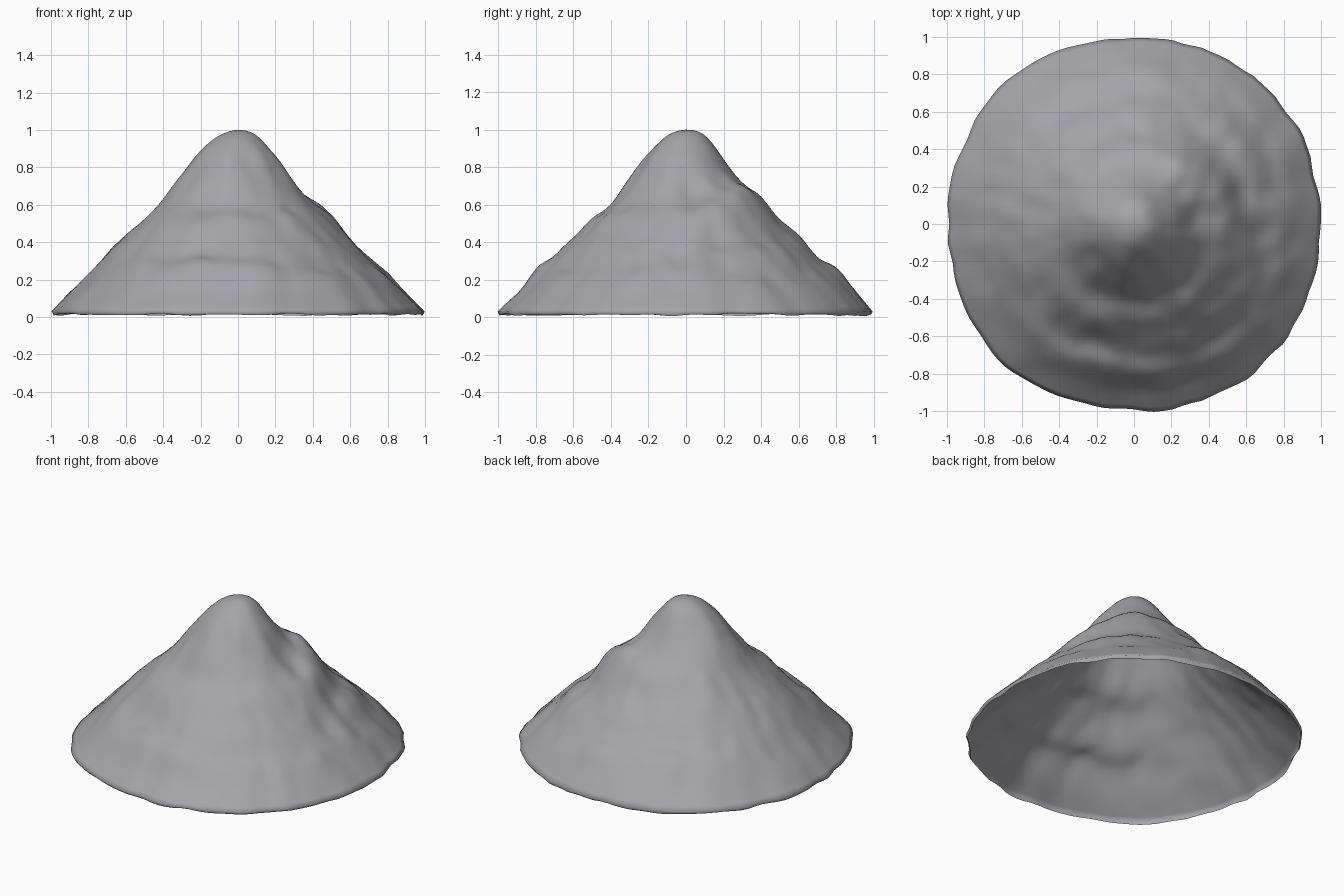
import bpy
import bmesh
import math
from mathutils import Vector, noise

if "Cube" in bpy.data.objects:
    bpy.data.objects.remove(bpy.data.objects["Cube"])

SEGMENTS = 120
RINGS = 44
TAU = math.tau

# Slope heights in hundredths, at even steps of radius from peak to rim
SLOPES = [
    [100, 97, 86, 71, 61, 53, 41, 33, 24, 13, 3],   # left side
    [100, 97, 84, 71, 63, 52, 43, 32, 26, 15, 3],   # back
    [100, 97, 88, 75, 62, 53, 44, 34, 23, 13, 3],   # right side
    [100, 97, 87, 74, 61, 52, 42, 32, 24, 13, 3],   # front
]

# Rock ledges: heading, angular width, radius, strength
LEDGES = [
    (25, 26, 0.52, 0.05),
    (38, 32, 0.74, 0.045),
    (-8, 24, 0.63, 0.035),
    (-48, 26, 0.70, 0.045),
    (-112, 26, 0.64, 0.035),
    (-85, 28, 0.84, 0.03),
]

# Rounded spurs and hollows: heading, angular width, radius, reach, rise
SPURS = [
    (48, 30, 0.41, 0.10, 0.06),
    (-22, 22, 0.28, 0.12, 0.025),
    (5, 16, 0.36, 0.09, -0.025),
    (162, 20, 0.28, 0.12, 0.015),
    (197, 22, 0.34, 0.14, 0.015),
    (253, 22, 0.76, 0.10, 0.015),
]


def slope_height(row, radius):
    """Smoothly interpolate one slope outline."""
    pos = min(radius, 0.9999) * (len(row) - 1)
    i = int(pos)
    t = pos - i
    before, a, b = row[abs(i - 1)], row[i], row[i + 1]
    after = row[i + 2] if i + 2 < len(row) else 2 * b - a
    bend = 2 * before - 5 * a + 4 * b - after + t * (3 * (a - b) + after - before)
    return (a + 0.5 * t * (b - before + t * bend)) / 100


def facing(angle, degrees, width):
    """Soft weight for directions near the given heading."""
    d = (angle - math.radians(degrees) + math.pi) % TAU - math.pi
    return math.exp(-(d / math.radians(width)) ** 2)


def height(radius, angle):
    # Blend the outlines of the two nearest sides
    quarter = angle / TAU * 4
    side = int(quarter) % 4
    t = quarter - int(quarter)
    t = t * t * (3 - 2 * t)
    z = (1 - t) * slope_height(SLOPES[side], radius)
    z += t * slope_height(SLOPES[(side + 1) % 4], radius)

    p = Vector((radius * math.cos(angle), radius * math.sin(angle), 0))
    fade = min(1, radius * 4) * min(1, (1 - radius) * 6)
    # Each ledge rises before its edge and drops beyond it
    for heading, width, edge, strength in LEDGES:
        d = (radius - edge + 0.05 * noise.noise(p * 3)) / 0.09
        z -= strength * fade * facing(angle, heading, width) * d * math.exp(-d * d)
    for heading, width, middle, reach, rise in SPURS:
        d = (radius - middle) / reach
        z += rise * facing(angle, heading, width) * math.exp(-d * d)
    # Small lumps
    z += 0.014 * fade * noise.noise(p * 5 + Vector((3, 1, 7)))
    z += 0.014 * fade * noise.noise(p * 9)
    return z


def rim_scale(angle):
    """Uneven outline of the foot, fuller on the diagonals."""
    p = Vector((math.cos(angle), math.sin(angle), 0.3))
    ragged = 0.006 * noise.noise(p * 3) + 0.016 * noise.noise(p * 8)
    return 1.009 - 0.012 * math.cos(4 * angle) + ragged


# Mountain shell, open underneath, with a small lip rolled under the rim
bm = bmesh.new()
peak = bm.verts.new((0, 0, 1))
rings = []
for k in range(1, RINGS + 2):
    ring = []
    for s in range(SEGMENTS):
        angle = TAU * s / SEGMENTS
        if k <= RINGS:
            r = k / RINGS
            z = height(r, angle)
        else:
            r = 0.99
            q = Vector((math.cos(angle), math.sin(angle), 2))
            z = max(0, 0.013 + 0.012 * noise.noise(q * 6))
        out = r * (1 + r ** 2 * (rim_scale(angle) - 1))
        ring.append(bm.verts.new((out * math.cos(angle), out * math.sin(angle), z)))
    rings.append(ring)

for s in range(SEGMENTS):
    n = (s + 1) % SEGMENTS
    bm.faces.new((peak, rings[0][s], rings[0][n]))
    for inner, outer in zip(rings, rings[1:]):
        bm.faces.new((inner[s], outer[s], outer[n], inner[n]))

mesh = bpy.data.meshes.new("mountain")
bm.to_mesh(mesh)
bm.free()
mountain = bpy.data.objects.new("mountain", mesh)
bpy.context.collection.objects.link(mountain)
for face in mesh.polygons:
    face.use_smooth = True

# Stone colour
stone = bpy.data.materials.new("stone grey")
stone.use_nodes = True
colour = (0.37, 0.37, 0.4, 1)
stone.diffuse_color = colour
stone.node_tree.nodes["Principled BSDF"].inputs["Base Color"].default_value = colour
mesh.materials.append(stone)
